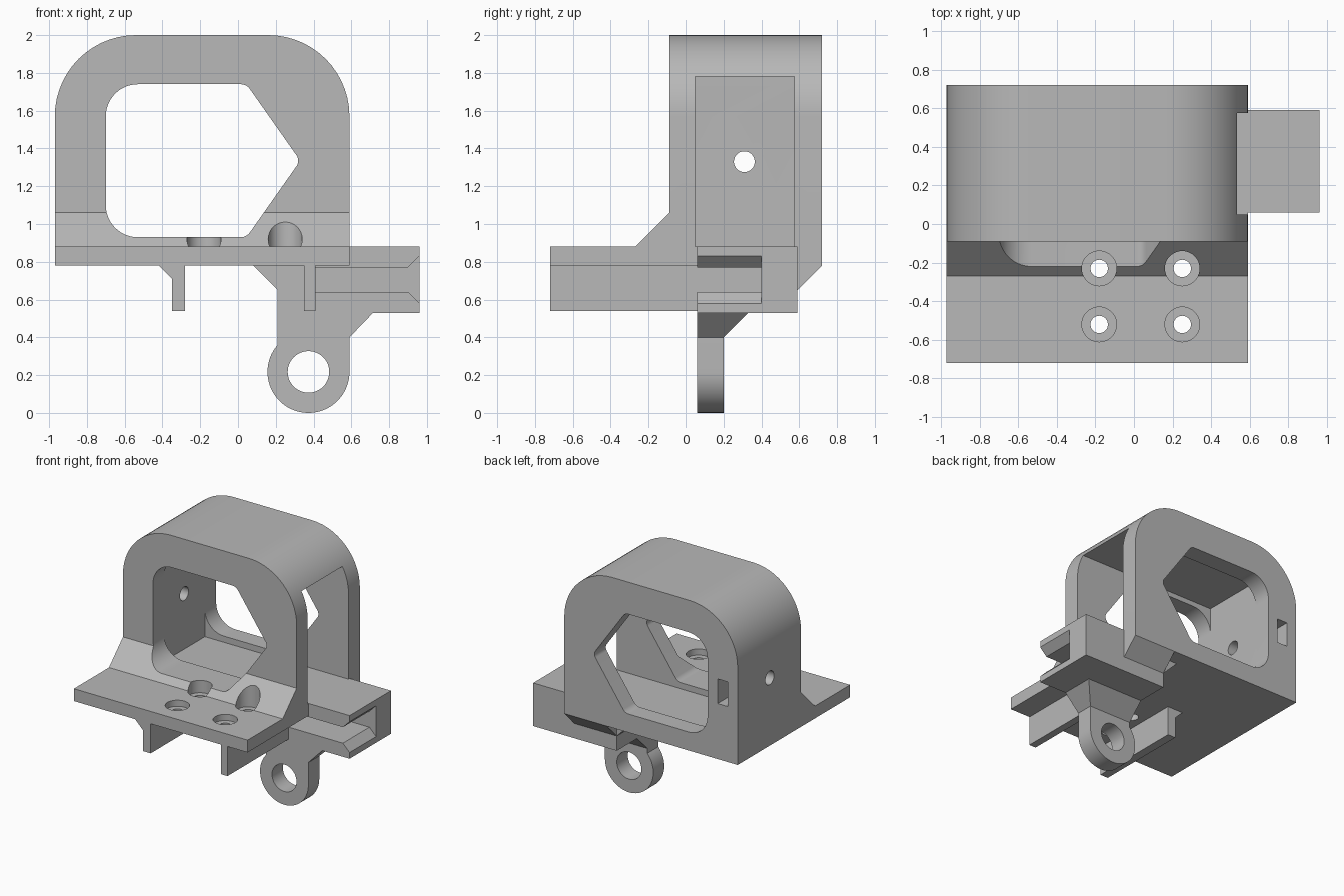
import bpy, bmesh, math
from mathutils import Vector

if "Cube" in bpy.data.objects:
    bpy.data.objects.remove(bpy.data.objects["Cube"], do_unlink=True)

grey = bpy.data.materials.new("plain grey")
grey.use_nodes = True
colour = (0.48, 0.48, 0.48, 1)
grey.diffuse_color = colour
grey.node_tree.nodes["Principled BSDF"].inputs["Base Color"].default_value = colour


def place(axis, u, v, d):
    return {"x": (d, u, v), "y": (u, d, v), "z": (u, v, d)}[axis]


def finish(name, bm):
    bmesh.ops.recalc_face_normals(bm, faces=bm.faces)
    mesh = bpy.data.meshes.new(name)
    bm.to_mesh(mesh)
    bm.free()
    ob = bpy.data.objects.new(name, mesh)
    bpy.context.collection.objects.link(ob)
    mesh.materials.append(grey)
    return ob


def extrude(name, pts, axis, lo, hi):
    """Closed 2D profile pushed along an axis."""
    bm = bmesh.new()
    face = bm.faces.new([bm.verts.new(place(axis, u, v, lo)) for u, v in pts])
    moved = bmesh.ops.extrude_face_region(bm, geom=[face])["geom"]
    verts = [g for g in moved if isinstance(g, bmesh.types.BMVert)]
    bmesh.ops.translate(bm, verts=verts, vec=place(axis, 0, 0, hi - lo))
    return finish(name, bm)


def rect(u0, u1, v0, v1):
    return [(u0, v0), (u1, v0), (u1, v1), (u0, v1)]


def circle(u, v, r, n=48):
    return [(u + r * math.cos(math.tau * i / n), v + r * math.sin(math.tau * i / n))
            for i in range(n)]


def rounded(corners, steps=14):
    """Polygon of (u, v, radius) corners with round fillets."""
    out = []
    for i, (u, v, r) in enumerate(corners):
        p = Vector((u, v))
        if r == 0:
            out.append((u, v))
            continue
        a = (Vector(corners[i - 1][:2]) - p).normalized()
        b = (Vector(corners[(i + 1) % len(corners)][:2]) - p).normalized()
        half = a.angle(b) / 2
        centre = p + (a + b).normalized() * (r / math.sin(half))
        start = p + a * (r / math.tan(half)) - centre
        end = p + b * (r / math.tan(half)) - centre
        for k in range(steps + 1):
            t = k / steps
            sweep = math.pi - 2 * half
            q = (start * math.sin((1 - t) * sweep) + end * math.sin(t * sweep)) / math.sin(sweep)
            out.append(tuple(centre + q))
    return out


def combine(ob, other, operation="DIFFERENCE"):
    other.hide_render = True
    mod = ob.modifiers.new("combine", "BOOLEAN")
    mod.operation, mod.solver, mod.object = operation, "EXACT", other
    bpy.context.view_layer.objects.active = ob
    bpy.ops.object.modifier_apply(modifier=mod.name)
    bpy.data.objects.remove(other, do_unlink=True)


# Main sizes
LEFT, RIGHT, FRONT, BACK = -0.97, 0.59, -0.72, 0.72
UNDER, DECK, TOP, FACE = 0.78, 0.88, 2.0, -0.09

# Arched housing
housing = extrude("housing", rounded([
    (LEFT, UNDER, 0), (RIGHT, UNDER, 0), (RIGHT, TOP, 0.43), (LEFT, TOP, 0.43)]),
    "y", FACE, BACK)

# Front mounting plate with sloped fillet
plate = extrude("mounting_plate", [
    (FRONT, UNDER), (FACE, UNDER), (FACE, 1.06), (-0.27, DECK), (FRONT, DECK)],
    "x", LEFT, RIGHT)
combine(housing, plate, "UNION")

# Pointed opening, then the inner pocket that breaks out through the right wall
opening = rounded([(-0.70, 0.93, 0.17), (0.045, 0.93, 0.06), (0.33, 1.335, 0.05),
                   (0.045, 1.74, 0.06), (-0.70, 1.74, 0.17)])
combine(housing, extrude("opening_cutter", opening, "y", -0.6, 0.9))
combine(housing, extrude("pocket_cutter", rect(-0.70, 0.8, DECK, 1.78), "y", 0.05, 0.575))

# Side screw hole and its nut slot
combine(housing, extrude("side_hole_cutter", circle(0.31, 1.33, 0.055), "x", -1.1, -0.6))
combine(housing, extrude("nut_slot_cutter", rect(-0.88, -0.79, 1.23, 1.43), "y", 0.21, 0.8))

# Counterbored screw holes
for x in (-0.18, 0.25):
    for y in (-0.23, -0.52):
        combine(housing, extrude("screw_cutter", circle(x, y, 0.045), "z", 0.7, 0.9))
        combine(housing, extrude("head_cutter", circle(x, y, 0.09), "z", 0.83, 1.2))

# Ribs under the plate
outer_rib = extrude("outer_rib", [
    (-0.42, UNDER), (-0.35, 0.71), (-0.35, 0.54), (-0.28, 0.54), (-0.28, UNDER)],
    "y", FRONT, 0.06)
inner_rib = extrude("inner_rib", rect(0.35, 0.41, 0.54, UNDER), "y", FRONT, 0.06)

# Side arm with flared groove and back gusset
arm = extrude("side_arm", [
    (0.21, 0.53), (0.96, 0.53), (0.96, DECK), (RIGHT, DECK), (RIGHT, UNDER),
    (0.08, UNDER), (0.21, 0.65)], "y", 0.06, 0.59)
groove = [(0.41, 0.64), (0.90, 0.64), (0.97, 0.57), (0.97, 0.84), (0.90, 0.77), (0.41, 0.77)]
combine(arm, extrude("groove_cutter", groove, "y", 0, 0.40))
gusset = extrude("back_gusset", [(0.59, 0.65), (BACK, UNDER), (0.59, UNDER)], "x", 0.21, RIGHT)

# Pivot lug: eye, neck and flared root
lug = extrude("pivot_lug", circle(0.373, 0.217, 0.217, 72), "y", 0.06, 0.20)
combine(lug, extrude("lug_neck", rect(0.21, RIGHT, 0.217, 0.40), "y", 0.06, 0.20), "UNION")
combine(lug, extrude("lug_hole_cutter", circle(0.373, 0.217, 0.11), "y", 0, 0.3))
bm = bmesh.new()
low = [bm.verts.new((x, y, 0.40)) for x, y in rect(0.21, RIGHT, 0.06, 0.20)]
high = [bm.verts.new((x, y, 0.53)) for x, y in rect(0.21, 0.715, 0.06, 0.33)]
bmesh.ops.convex_hull(bm, input=low + high)
bmesh.ops.dissolve_limit(bm, angle_limit=0.01, verts=bm.verts, edges=bm.edges)
root = finish("lug_root", bm)

# Smooth curved walls, keep edges sharp
for ob in (housing, outer_rib, inner_rib, arm, gusset, lug, root):
    bpy.ops.object.select_all(action="DESELECT")
    ob.select_set(True)
    bpy.context.view_layer.objects.active = ob
    bpy.ops.object.shade_smooth_by_angle(angle=math.radians(25))
